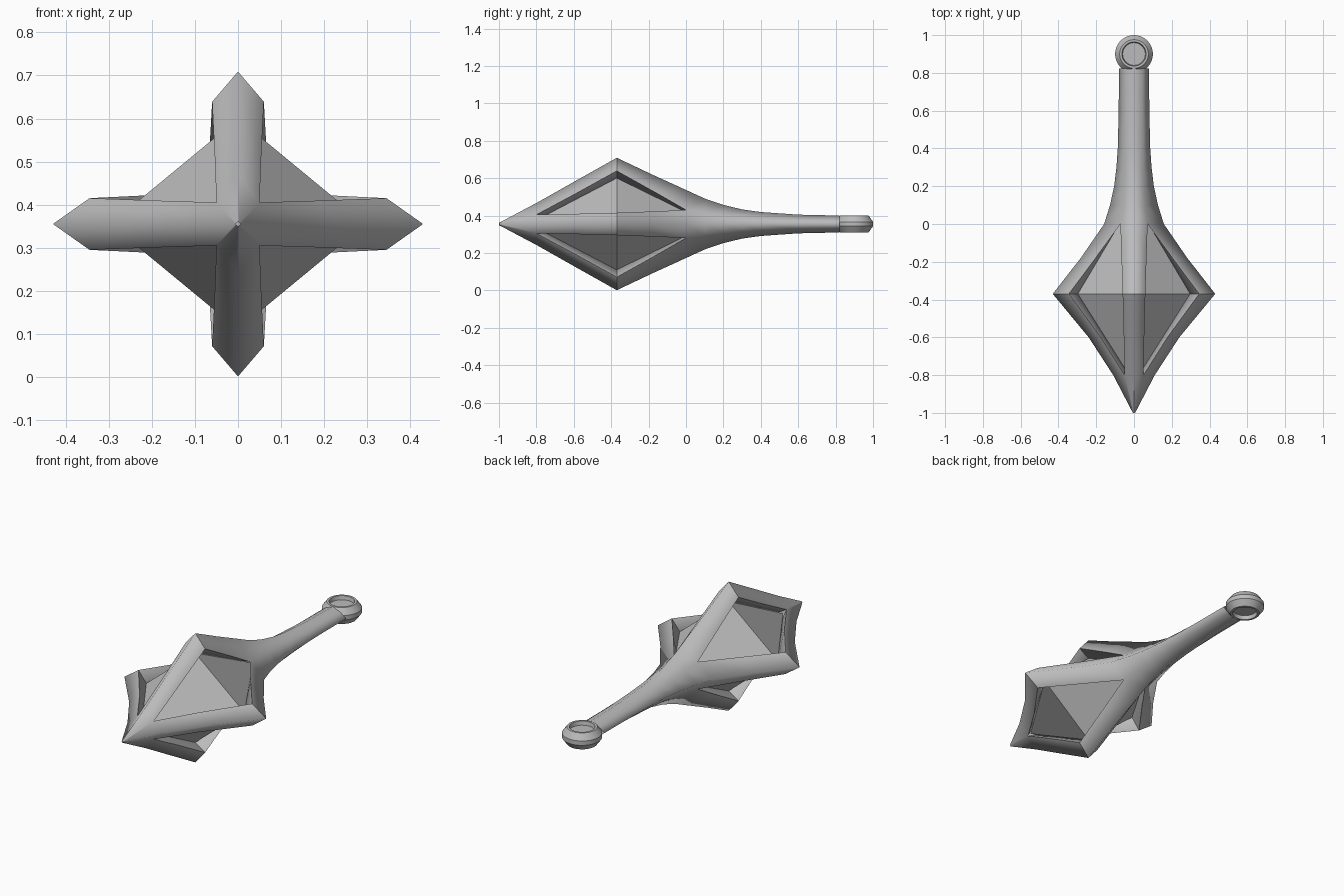
import bpy, bmesh, math
from mathutils import Vector

cube = bpy.data.objects.get("Cube")
if cube:
    bpy.data.objects.remove(cube, do_unlink=True)

MID = 0.355      # height of the long axis
WIDEST = -0.37   # y of the widest section

metal = bpy.data.materials.new("grey_metal")
metal.use_nodes = True
metal.diffuse_color = (0.5, 0.5, 0.5, 1)
metal.node_tree.nodes["Principled BSDF"].inputs["Base Color"].default_value = (0.5, 0.5, 0.5, 1)


def finish(name, bm, angle, location, mirror=False):
    """Turn a bmesh into a shaded, coloured object."""
    bmesh.ops.remove_doubles(bm, verts=bm.verts, dist=0.0005)
    bmesh.ops.recalc_face_normals(bm, faces=bm.faces)
    mesh = bpy.data.meshes.new(name)
    bm.to_mesh(mesh)
    bm.free()
    mesh.materials.append(metal)
    obj = bpy.data.objects.new(name, mesh)
    bpy.context.collection.objects.link(obj)
    obj.location = location
    bpy.ops.object.select_all(action='DESELECT')
    bpy.context.view_layer.objects.active = obj
    obj.select_set(True)
    bpy.ops.object.shade_smooth_by_angle(angle=math.radians(angle))
    if mirror:
        mod = obj.modifiers.new("quarters", 'MIRROR')
        mod.use_axis = (True, False, True)
        mod.merge_threshold = 0.0005
    return obj


def strip(bm, a, b):
    """Skin two matching rows of points with quads."""
    for i in range(len(a) - 1):
        quad = [a[i], a[i + 1], b[i + 1], b[i]]
        pts = []
        for p in quad:
            if all((Vector(p) - Vector(q)).length > 0.0005 for q in pts):
                pts.append(p)
        if len(pts) > 2:
            bm.faces.new([bm.verts.new(p) for p in pts])


# Solid sections: y, side ridge, top ridge, valley x, valley z
nose = [(-1.0, 0.006, 0.006, 0.003, 0.003),
        (-0.8, 0.11, 0.112, 0.05, 0.05)]
neck = [(0.0, 0.158, 0.182, 0.072, 0.075),
        (0.1, 0.127, 0.136, 0.062, 0.062),
        (0.2, 0.105, 0.102, 0.055, 0.051),
        (0.3, 0.093, 0.078, 0.05, 0.043),
        (0.4, 0.086, 0.064, 0.047, 0.037),
        (0.6, 0.081, 0.05, 0.044, 0.029),
        (0.822, 0.08, 0.045, 0.044, 0.027)]
# Open sections: y, side ridge, top ridge, side rim x/z, top rim x/z
opening = [(-0.6, 0.24, 0.225, 0.177, 0.054, 0.054, 0.157),
           (WIDEST, 0.43, 0.354, 0.345, 0.06, 0.06, 0.284),
           (-0.18, 0.282, 0.264, 0.203, 0.067, 0.066, 0.178)]

FRONT, BACK = 0.47, 0.50   # reach of the core along the axis
CORE_X, CORE_Z = 0.297, 0.245


def core_scale(y):
    reach = FRONT if y < WIDEST else BACK
    return max(0.0, 1 - abs(y - WIDEST) / reach)


def solid(rows):
    return [(y, sx, tz, vx, vz, vx, vz) for y, sx, tz, vx, vz in rows]


# Ridged body with a pocket in each quarter
bm = bmesh.new()
rows = solid(nose) + opening + solid(neck)
side_tip = [(r[1], r[0], 0) for r in rows]
side_rim = [(r[3], r[0], r[4]) for r in rows]
top_rim = [(r[5], r[0], r[6]) for r in rows]
top_tip = [(0, r[0], r[2]) for r in rows]
strip(bm, side_tip, side_rim)
strip(bm, top_rim, top_tip)
# Pocket walls run from the rims in to the core's edges
hole = slice(1, 6)
ys = [r[0] for r in rows[hole]]
strip(bm, side_rim[hole], [(CORE_X * core_scale(y), y, 0) for y in ys])
strip(bm, top_rim[hole], [(0, y, CORE_Z * core_scale(y)) for y in ys])
# Nose cap
r = rows[0]
bm.faces.new([bm.verts.new(p) for p in
              [(0, r[0], 0), side_tip[0], side_rim[0], top_tip[0]]])
finish("ridged_body", bm, 28, (0, 0, MID), mirror=True)

# Faceted core forming the pocket floors
bm = bmesh.new()
front, back = (0, WIDEST - FRONT, 0), (0, WIDEST + BACK, 0)
girdle = [(CORE_X, WIDEST, 0), (0, WIDEST, CORE_Z),
          (-CORE_X, WIDEST, 0), (0, WIDEST, -CORE_Z)]
for i in range(4):
    for end in (front, back):
        bm.faces.new([bm.verts.new(p) for p in (girdle[i], girdle[(i + 1) % 4], end)])
finish("faceted_core", bm, 5, (0, 0, MID))

# Round end boss with a shallow dish on both faces
bm = bmesh.new()
half = [(0, 0.024), (0.06, 0.024), (0.064, 0.045), (0.076, 0.045), (0.1, 0.012)]
profile = half + [(rad, -z) for rad, z in reversed(half)]
verts = [bm.verts.new((rad, 0, z)) for rad, z in profile]
edges = [bm.edges.new(pair) for pair in zip(verts, verts[1:])]
bmesh.ops.spin(bm, geom=verts + edges, axis=(0, 0, 1), cent=(0, 0, 0),
               angle=2 * math.pi, steps=40)
finish("end_boss", bm, 30, (0, 0.9, MID))
